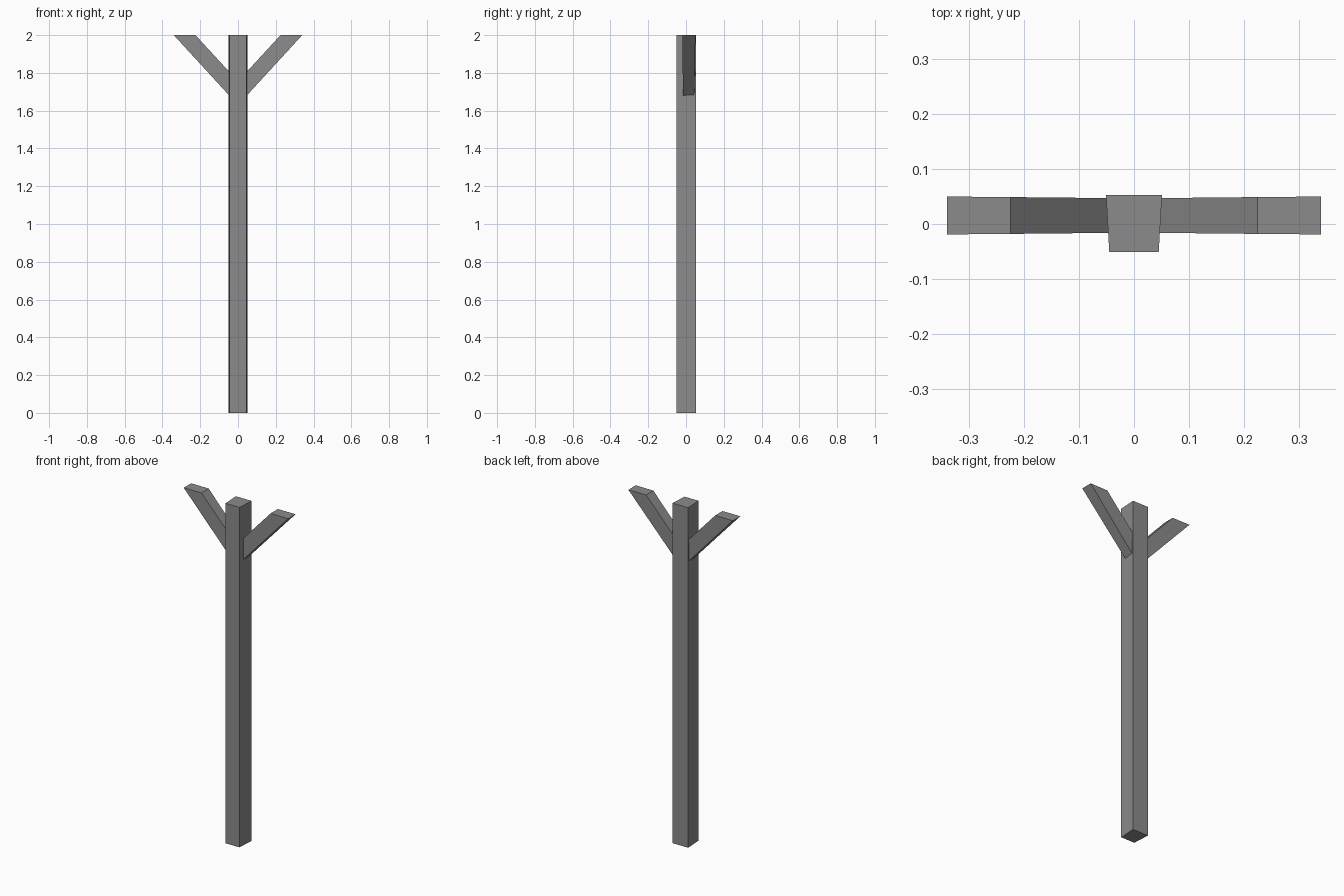
import bpy
import bmesh

cube = bpy.data.objects.get("Cube")
if cube:
    bpy.data.objects.remove(cube, do_unlink=True)

# Single flat grey
grey = bpy.data.materials.new("mid_grey")
grey.use_nodes = True
colour = (0.26, 0.26, 0.26, 1)
grey.diffuse_color = colour
grey.node_tree.nodes["Principled BSDF"].inputs["Base Color"].default_value = colour


def loft(name, start, end):
    """Solid joining two four-sided end loops."""
    bm = bmesh.new()
    a = [bm.verts.new(p) for p in start]
    b = [bm.verts.new(p) for p in end]
    bm.faces.new(a)
    bm.faces.new(b)
    for i in range(4):
        j = (i + 1) % 4
        bm.faces.new((a[i], a[j], b[j], b[i]))
    bmesh.ops.recalc_face_normals(bm, faces=bm.faces)
    mesh = bpy.data.meshes.new(name)
    bm.to_mesh(mesh)
    bm.free()
    mesh.materials.append(grey)
    obj = bpy.data.objects.new(name, mesh)
    bpy.context.scene.collection.objects.link(obj)
    return obj


# Upright post, slightly wider at the back
section = [(-0.045, -0.051), (0.045, -0.051), (0.051, 0.053), (-0.051, 0.053)]
loft("post", [(x, y, 0) for x, y in section], [(x, y, 2) for x, y in section])

# Slanted arms, cut level at the top and buried in the post
for name, side in (("left_arm", 1), ("right_arm", -1)):
    root = [(0.03 * side, y, z) for y, z in
            ((-0.016, 1.662), (0.043, 1.662), (0.047, 1.788), (-0.016, 1.788))]
    tip = [(x * side, y, 2) for x, y in
           ((0.34, -0.019), (0.34, 0.05), (0.225, 0.049), (0.225, -0.018))]
    loft(name, root, tip)
